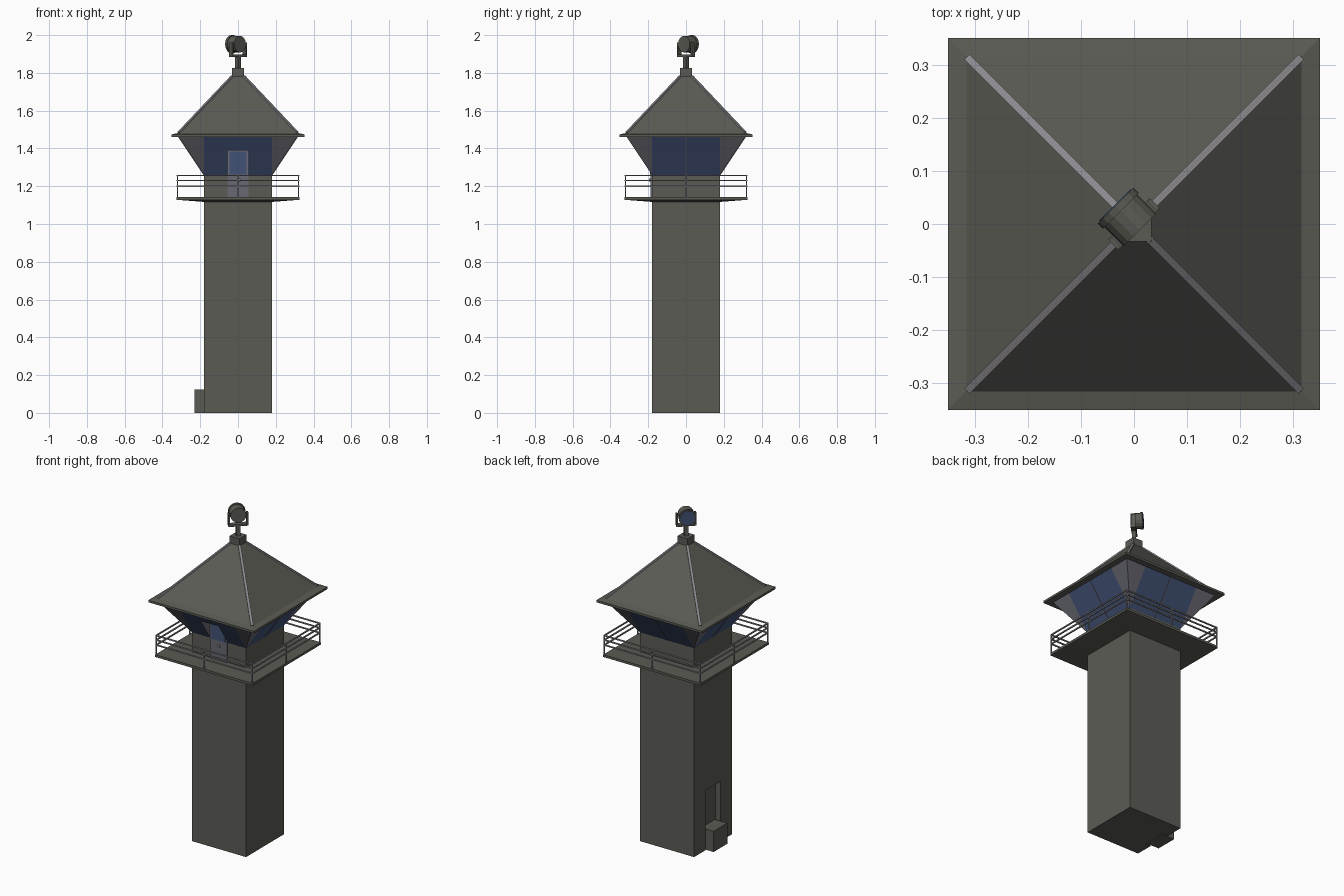
import bpy, bmesh, math
from mathutils import Vector, Matrix

if "Cube" in bpy.data.objects:
    bpy.data.objects.remove(bpy.data.objects["Cube"])


def material(name, rgb):
    m = bpy.data.materials.new(name)
    m.diffuse_color = (*rgb, 1)
    m.use_nodes = True
    m.node_tree.nodes["Principled BSDF"].inputs["Base Color"].default_value = m.diffuse_color
    return m


WALL = material("olive_gray", (0.105, 0.105, 0.09))
GLASS = material("blue_glass", (0.055, 0.085, 0.18))
FRAME = material("blue_gray_frame", (0.14, 0.14, 0.17))
METAL = material("light_metal", (0.27, 0.26, 0.28))


def finish(name, bm, *mats):
    bmesh.ops.recalc_face_normals(bm, faces=bm.faces[:])
    me = bpy.data.meshes.new(name)
    bm.to_mesh(me)
    bm.free()
    for m in mats:
        me.materials.append(m)
    ob = bpy.data.objects.new(name, me)
    bpy.context.collection.objects.link(ob)
    return ob


def box(name, lo, hi, mat, rot=None):
    lo, hi = Vector(lo), Vector(hi)
    bm = bmesh.new()
    mx = Matrix.Translation((lo + hi) / 2) @ Matrix.Diagonal((*(hi - lo), 1))
    bmesh.ops.create_cube(bm, size=1, matrix=(rot or Matrix()) @ mx)
    return finish(name, bm, mat)


def square_loft(name, rings, mat):
    """Stack of squares given as (half width, height), closed at both ends."""
    bm = bmesh.new()
    loops = [[bm.verts.new((sx * h, sy * h, z)) for sx, sy in ((-1, -1), (1, -1), (1, 1), (-1, 1))]
             for h, z in rings]
    for a, b in zip(loops, loops[1:]):
        for i in range(4):
            j = (i + 1) % 4
            bm.faces.new((a[i], a[j], b[j], b[i]))
    bm.faces.new(loops[0])
    bm.faces.new(loops[-1])
    return finish(name, bm, mat)


def beams(name, segments, w, h, mat):
    """Rectangular bars between pairs of points."""
    bm = bmesh.new()
    for a, b in segments:
        a, b = Vector(a), Vector(b)
        d = b - a
        mx = (Matrix.Translation((a + b) / 2) @ d.to_track_quat('Z', 'Y').to_matrix().to_4x4()
              @ Matrix.Diagonal((w, h, d.length, 1)))
        bmesh.ops.create_cube(bm, size=1, matrix=mx)
    return finish(name, bm, mat)


# Tower shaft with a doorway recess on the left side
shaft = box("tower_shaft", (-0.18, -0.18, 0), (0.18, 0.18, 1.26), WALL)
cutter = box("doorway_cutter", (-0.3, -0.073, -0.1), (-0.147, 0.073, 0.36), WALL)
cutter.hide_render = True
mod = shaft.modifiers.new("doorway", 'BOOLEAN')
mod.object, mod.operation, mod.solver = cutter, 'DIFFERENCE', 'EXACT'
bpy.context.view_layer.objects.active = shaft
bpy.ops.object.modifier_apply(modifier=mod.name)
bpy.data.objects.remove(cutter)
box("entrance_step", (-0.23, -0.065, 0), (-0.148, 0.065, 0.125), WALL)

# Balcony deck and railing
square_loft("balcony_deck", [(0.18, 1.117), (0.325, 1.128), (0.325, 1.142)], WALL)
R = 0.321
corners = [(-R, -R), (R, -R), (R, R), (-R, R)]
rails, posts = [], []
for i, (x, y) in enumerate(corners):
    x2, y2 = corners[(i + 1) % 4]
    rails += [((x, y, z), (x2, y2, z)) for z in (1.2, 1.23, 1.257)]
    posts += [((px, py, 1.14), (px, py, 1.26)) for px, py in ((x, y), ((x + x2) / 2, (y + y2) / 2))]
beams("balcony_rails", rails, 0.007, 0.007, METAL)
beams("balcony_posts", posts, 0.006, 0.006, METAL)

# Flared cabin: glass panes in the middle of each side, plain corner panels
Z0, Z1, IN, OUT, DW, DZ = 1.26, 1.465, 0.18, 0.317, 0.06, 1.395


def out(z):
    return IN + (OUT - IN) * (z - Z0) / (Z1 - Z0)


bm = bmesh.new()
for side in range(4):
    turn = Matrix.Rotation(side * math.pi / 2, 3, 'Z')

    def face(pts, index):
        f = bm.faces.new([bm.verts.new(turn @ Vector((u, -d, z))) for u, d, z in pts])
        f.material_index = index

    def pane(u0, u1, za, zb):
        face([(u0, out(za), za), (u1, out(za), za), (u1, out(zb), zb), (u0, out(zb), zb)], 0)

    for s in (-1, 1):
        face([(s * IN, IN, Z0), (s * OUT, OUT, Z1), (s * IN, OUT, Z1)], 1)
        if side == 0:   # front side leaves an opening for the door
            pane(s * DW, s * IN, Z0, Z1)
            face([(s * DW, IN, Z0), (s * DW, out(DZ), DZ), (s * DW, IN, DZ)], 1)
        else:
            pane(0, s * IN, Z0, Z1)
    if side == 0:
        pane(-DW, DW, DZ, Z1)
        face([(-DW, IN, DZ), (DW, IN, DZ), (DW, out(DZ), DZ), (-DW, out(DZ), DZ)], 1)
bmesh.ops.remove_doubles(bm, verts=bm.verts[:], dist=1e-5)
finish("cabin_windows", bm, GLASS, FRAME)

# Thin window bars on the sides without a door
bars = []
for side in (1, 2, 3):
    t = Matrix.Rotation(side * math.pi / 2, 3, 'Z')
    bars.append((t @ Vector((0, -IN, Z0)), t @ Vector((0, -OUT, Z1))))
beams("window_bars", bars, 0.005, 0.005, FRAME)

# Balcony door with glazed upper half
box("balcony_door", (-0.056, -0.187, 1.142), (0.056, -0.179, 1.393), FRAME)
box("balcony_door_glass", (-0.046, -0.19, 1.262), (0.046, -0.186, 1.383), GLASS)
box("door_handle", (0.0, -0.195, 1.225), (0.012, -0.186, 1.24), METAL)

# Roof with eave, ridge strips and cap
square_loft("roof", [(0.352, 1.461), (0.352, 1.474), (0.317, 1.482), (0.028, 1.787)], WALL)
beams("roof_ridges", [((sx * 0.314, sy * 0.314, 1.484), (sx * 0.03, sy * 0.03, 1.784))
                      for sx in (-1, 1) for sy in (-1, 1)], 0.014, 0.008, METAL)
box("roof_cap", (-0.033, -0.033, 1.775), (0.033, 0.033, 1.825), WALL)

# Searchlight on a yoke, aimed to the back left
AIM = Matrix.Rotation(math.radians(135), 4, 'Z')
box("lamp_pole", (-0.011, -0.011, 1.82), (0.011, 0.011, 1.888), WALL, AIM)
box("yoke_base", (-0.014, -0.055, 1.885), (0.014, 0.055, 1.897), WALL, AIM)
for s, n in ((-1, "left"), (1, "right")):
    box("yoke_arm_" + n, (-0.012, s * 0.0515 - 0.0045, 1.89), (0.012, s * 0.0515 + 0.0045, 1.962), WALL, AIM)


def drum(name, s0, s1, r0, r1, mat):
    bm = bmesh.new()
    mx = AIM @ Matrix.Translation(((s0 + s1) / 2, 0, 1.952)) @ Matrix.Rotation(math.pi / 2, 4, 'Y')
    bmesh.ops.create_cone(bm, cap_ends=True, segments=16, radius1=r0, radius2=r1,
                          depth=s1 - s0, matrix=mx)
    return finish(name, bm, mat)


drum("lamp_drum", -0.016, 0.04, 0.044, 0.044, WALL)
drum("lamp_rim", 0.035, 0.049, 0.048, 0.048, WALL)
drum("lamp_lens", 0.047, 0.051, 0.042, 0.042, GLASS)
